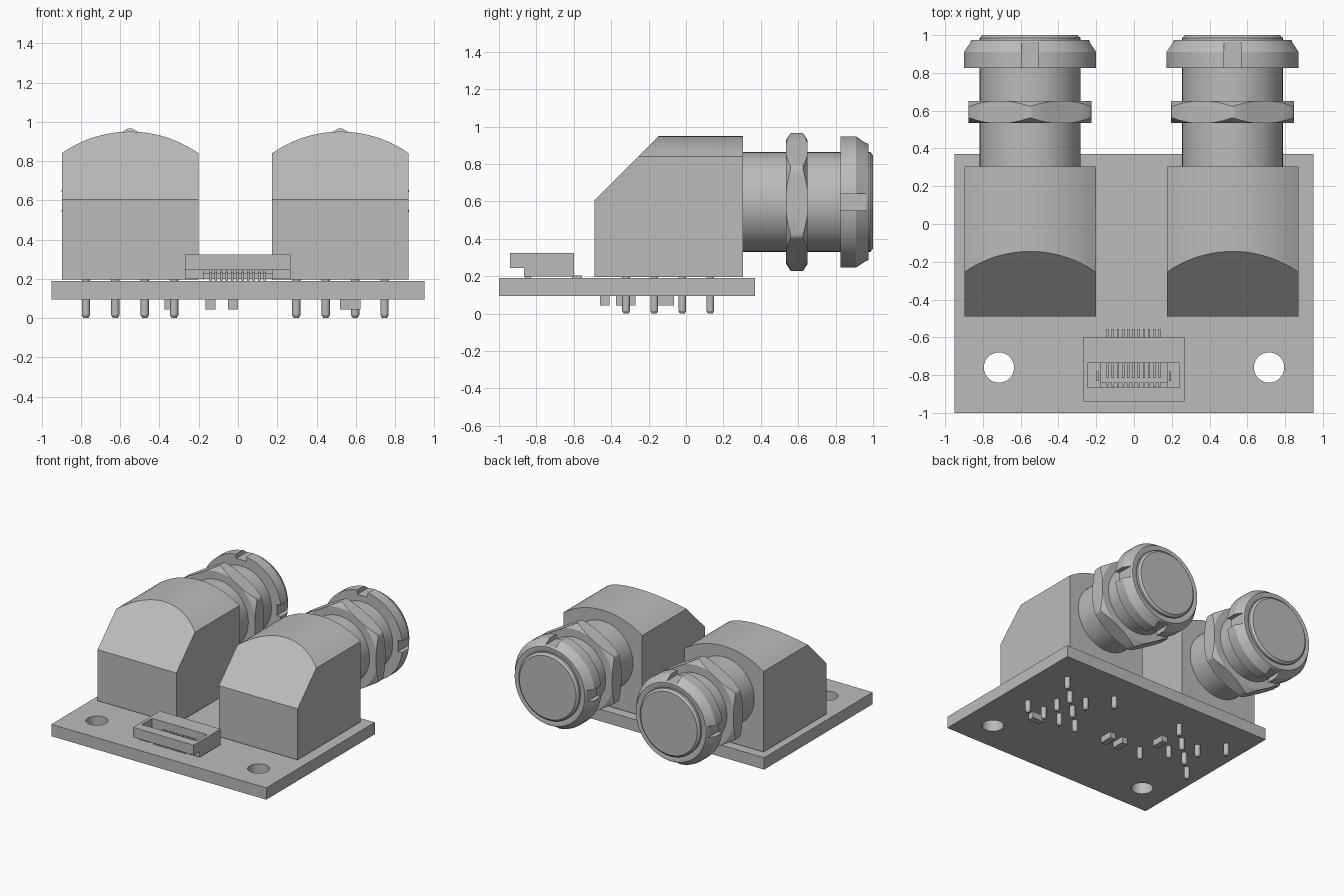
import bpy, bmesh
from math import pi, cos, sin, sqrt
from mathutils import Vector, Matrix

cube = bpy.data.objects.get("Cube")
if cube:
    bpy.data.objects.remove(cube)

grey = bpy.data.materials.new("plain grey")
grey.use_nodes = True
grey.diffuse_color = (0.5, 0.5, 0.5, 1)
grey.node_tree.nodes["Principled BSDF"].inputs["Base Color"].default_value = (0.5, 0.5, 0.5, 1)


def finish(bm, name):
    bmesh.ops.recalc_face_normals(bm, faces=bm.faces)
    mesh = bpy.data.meshes.new(name)
    bm.to_mesh(mesh)
    bm.free()
    mesh.materials.append(grey)
    obj = bpy.data.objects.new(name, mesh)
    bpy.context.collection.objects.link(obj)
    return obj


def add_box(bm, x, y, z):
    """Add a box given (min, max) along each axis."""
    size = [b - a for a, b in (x, y, z)]
    mid = [(a + b) / 2 for a, b in (x, y, z)]
    bmesh.ops.create_cube(bm, size=1, matrix=Matrix.Translation(mid) @ Matrix.Diagonal((*size, 1)))


def boxes(name, *specs):
    bm = bmesh.new()
    for spec in specs:
        add_box(bm, *spec)
    return finish(bm, name)


def lathe(name, profile, centre, axis="Y", steps=48):
    """Spin (radius, along) points about an axis through the centre."""
    bm = bmesh.new()
    along = Vector((0, 1, 0)) if axis == "Y" else Vector((0, 0, 1))
    verts = [bm.verts.new(Vector((r, 0, 0)) + along * t) for r, t in profile]
    edges = [bm.edges.new(pair) for pair in zip(verts, verts[1:])]
    bmesh.ops.spin(bm, geom=verts + edges, cent=(0, 0, 0), axis=along, angle=2 * pi, steps=steps)
    bmesh.ops.remove_doubles(bm, verts=bm.verts, dist=1e-5)
    bmesh.ops.translate(bm, verts=bm.verts, vec=centre)
    return finish(bm, name)


def extrude_y(bm, outline, y0, y1):
    """Extrude an (x, z) outline from y0 to y1."""
    face = bm.faces.new([bm.verts.new((x, y0, z)) for x, z in outline])
    moved = bmesh.ops.extrude_face_region(bm, geom=[face])["geom"]
    bmesh.ops.translate(bm, verts=[v for v in moved if isinstance(v, bmesh.types.BMVert)],
                        vec=(0, y1 - y0, 0))


def boolean(obj, cutter, operation):
    """Apply a boolean and throw the cutter away."""
    mod = obj.modifiers.new("cut", "BOOLEAN")
    mod.object, mod.operation, mod.solver = cutter, operation, "EXACT"
    bpy.context.view_layer.objects.active = obj
    bpy.ops.object.modifier_apply(modifier=mod.name)
    bpy.data.objects.remove(cutter)


def smooth(obj):
    bpy.ops.object.select_all(action="DESELECT")
    obj.select_set(True)
    bpy.context.view_layer.objects.active = obj
    bpy.ops.object.shade_smooth_by_angle(angle=0.5)


# Circuit board with two mounting holes
board = boxes("circuit_board", ((-.95, .95), (-1, .37), (.095, .19)))
for x in (-.715, .715):
    boolean(board, lathe("hole", [(0, 0), (.08, 0), (.08, .3), (0, .3)], (x, -.76, 0), "Z"),
            "DIFFERENCE")
smooth(board)

AXIS_Z = .597


def connector(side, cx, pin_spots):
    # Housing with an arched roof and sloped front
    half, eave, crown = .348, .84, .95
    rise = crown - eave
    radius = (half * half + rise * rise) / (2 * rise)
    outline = [(cx - half, .197), (cx + half, .197)]
    for i in range(25):
        x = half - 2 * half * i / 24
        outline.append((cx + x, crown - radius + sqrt(radius * radius - x * x)))
    bm = bmesh.new()
    extrude_y(bm, outline, -.49, .305)
    cut = bmesh.ops.bisect_plane(bm, geom=bm.verts[:] + bm.edges[:] + bm.faces[:],
                                 plane_co=(0, -.49, .605), plane_no=(0, -1, 1), clear_outer=True)
    rim = [e for e in cut["geom_cut"] if isinstance(e, bmesh.types.BMEdge)]
    bmesh.ops.holes_fill(bm, edges=rim, sides=0)
    smooth(finish(bm, side + "_housing"))

    # Round barrel with a flat chamfered end
    centre = (cx, 0, AXIS_Z)
    smooth(lathe(side + "_barrel", [(0, .29), (.267, .29), (.267, .985), (.25, 1), (0, 1)], centre))

    # Hexagonal nut with rounded-off corners
    bm = bmesh.new()
    corner = .65 / sqrt(3)
    extrude_y(bm, [(cx + corner * sin(i * pi / 3), AXIS_Z + corner * cos(i * pi / 3))
                   for i in range(6)], .535, .65)
    nut = finish(bm, side + "_hex_nut")
    boolean(nut, lathe("nut_limit", [(0, .535), (.33, .535), (.37, .56), (.37, .625),
                                     (.33, .65), (0, .65)], centre), "INTERSECT")
    smooth(nut)

    # Locking ring with four grip notches
    ring = lathe(side + "_locking_ring", [(.26, .827), (.353, .827), (.353, .91), (.31, .975),
                                          (.28, .975), (.26, .965), (.26, .827)], centre)
    for dx, dz in ((0, 1), (0, -1), (1, 0), (-1, 0)):
        mx, mz = cx + .36 * dx, AXIS_Z + .36 * dz
        notch = boxes("notch", ((mx - .045, mx + .045), (.8, 1.02), (mz - .045, mz + .045)))
        boolean(ring, notch, "DIFFERENCE")
    smooth(ring)

    # Solder pins
    for i, (dx, y) in enumerate(pin_spots):
        smooth(lathe(f"{side}_pin_{i + 1}", [(0, 0), (.012, 0), (.021, .015), (.021, .2), (0, .2)],
                     (cx + dx, y, 0), "Z", 16))


outer = [(dx, y) for dx in (-.225, .225) for y in (.13, -.32)]
inner = [(dx, y) for dx in (-.075, .075) for y in (-.02, -.17)]
connector("right", -.55, outer + inner)
connector("left", .522, outer + inner + [(-.075, -.32), (.075, -.32)])

# Small chips under the board
under = (.045, .1)
boxes("underside_chips",
      ((.52, .625), (-.46, -.41), under),
      ((-.165, -.115), (-.375, -.27), under),
      ((-.05, 0), (-.375, -.27), under),
      ((-.375, -.325), (-.17, -.065), under))

# Ribbon cable socket: frame around an opening, on a lower base
upper = (.245, .325)
boxes("ribbon_socket_frame",
      ((-.27, .267), (-.94, -.865), upper),
      ((-.27, .267), (-.735, -.60), upper),
      ((-.27, -.245), (-.865, -.735), upper),
      ((.242, .267), (-.865, -.735), upper))
boxes("ribbon_socket_base",
      ((-.27, .267), (-.735, -.60), (.2, .245)),
      ((-.27, -.175), (-.865, -.735), (.2, .245)),
      ((.175, .267), (-.865, -.735), (.2, .245)),
      ((-.175, .175), (-.84, -.735), (.2, .23)))

# Socket contacts and rear leads
bm = bmesh.new()
for i in range(11):
    x = -.14 + .0275 * i
    span = (x - .006, x + .006)
    add_box(bm, span, (-.815, -.73), (.23, .265))
    add_box(bm, span, (-.61, -.555), (.19, .205))
    add_box(bm, span, (-.86, -.83), (.19, .235))
for x in (-.195, .19):
    add_box(bm, (x - .006, x + .006), (-.83, -.78), (.24, .27))
finish(bm, "ribbon_socket_contacts")
